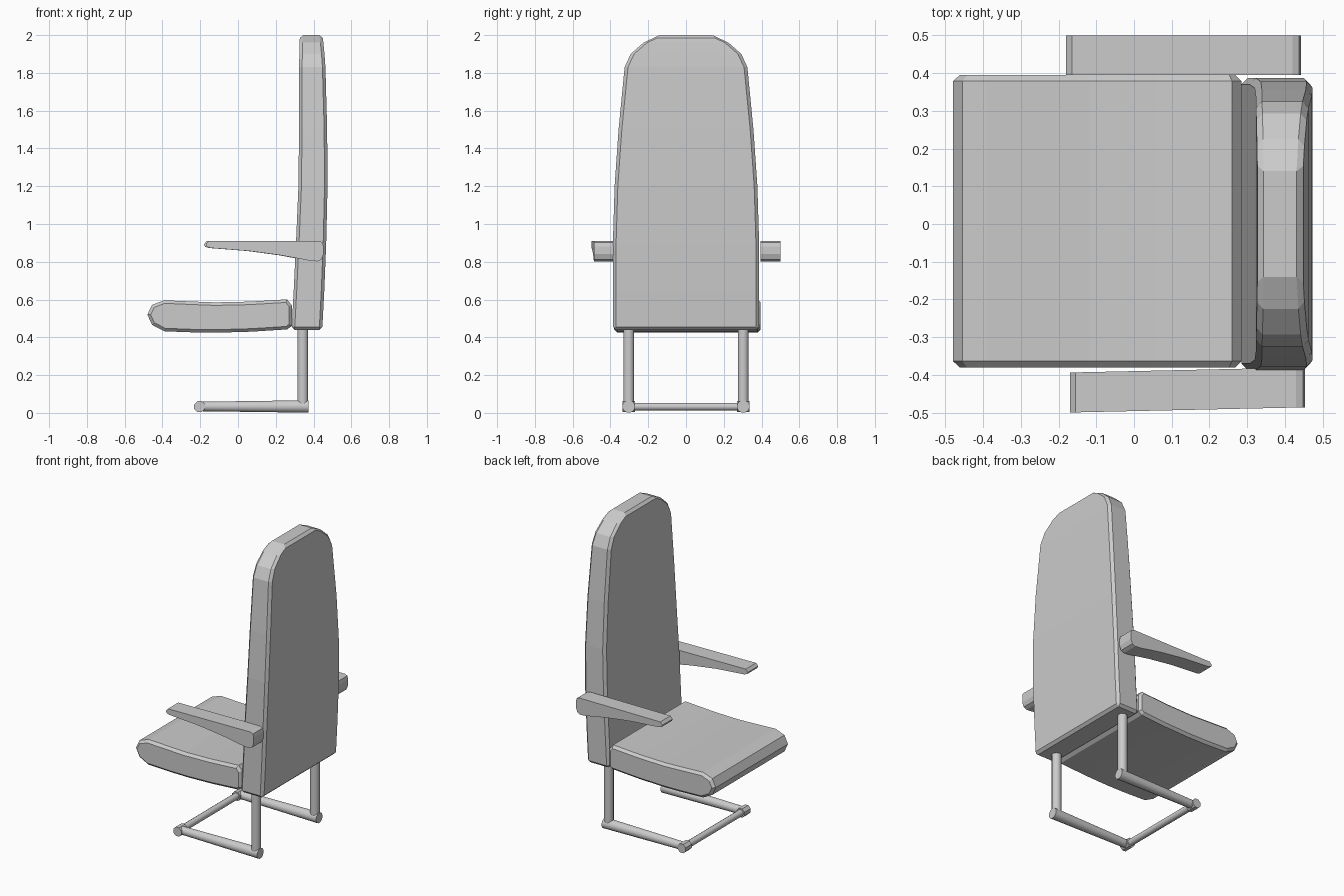
import bpy, bmesh, math
from mathutils import Vector

if "Cube" in bpy.data.objects:
    bpy.data.objects.remove(bpy.data.objects["Cube"])


def finish(name, bm, bevel=0.0):
    bmesh.ops.recalc_face_normals(bm, faces=bm.faces)
    me = bpy.data.meshes.new(name)
    bm.to_mesh(me)
    bm.free()
    ob = bpy.data.objects.new(name, me)
    bpy.context.collection.objects.link(ob)
    if bevel:
        mod = ob.modifiers.new("soft_edges", 'BEVEL')
        mod.width, mod.segments = bevel, 1
        mod.limit_method, mod.angle_limit = 'ANGLE', math.radians(65)
    return ob


def loft(name, rings, bevel=0.0):
    """Skin a list of equal-length closed rings and cap both ends."""
    bm = bmesh.new()
    vs = [[bm.verts.new(p) for p in r] for r in rings]
    n = len(vs[0])
    for a, b in zip(vs, vs[1:]):
        for i in range(n):
            j = (i + 1) % n
            bm.faces.new((a[i], a[j], b[j], b[i]))
    bm.faces.new(vs[0])
    bm.faces.new(vs[-1])
    return finish(name, bm, bevel)


def extrude_y(name, profile, y0, y1, bevel, skew=0.0, dx=0.0):
    """Side profile (x, z) extruded across y, optionally skewed along x."""
    return loft(name, [[(x + dx, y + skew * x, z) for x, z in profile] for y in (y0, y1)], bevel)


def tube(name, a, b, r0, r1=None, sides=12):
    a, b = Vector(a), Vector(b)
    rot = (b - a).to_track_quat('Z', 'Y')
    rings = []
    for c, r in ((a, r0), (b, r1 or r0)):
        rings.append([c + rot @ Vector((r * math.cos(t), r * math.sin(t), 0))
                      for t in (2 * math.pi * (i + 0.5) / sides for i in range(sides))])
    ob = loft(name, rings)
    bpy.ops.object.select_all(action='DESELECT')
    ob.select_set(True)
    bpy.context.view_layer.objects.active = ob
    bpy.ops.object.shade_smooth_by_angle(angle=math.radians(40))
    return ob


# Seat cushion
seat = [(-0.48, 0.52), (-0.455, 0.572), (-0.39, 0.596), (-0.25, 0.59), (-0.12, 0.585),
        (0.06, 0.589), (0.26, 0.601), (0.285, 0.57), (0.285, 0.46), (0.26, 0.442),
        (0.07, 0.43), (-0.1, 0.425), (-0.23, 0.426), (-0.39, 0.432), (-0.455, 0.466)]
extrude_y("seat", seat, -0.38, 0.395, 0.016)

# Backrest: (z, half width, front x, rear x)
sections = [(0.44, 0.387, 0.284, 0.446), (0.65, 0.387, 0.295, 0.457), (0.9, 0.387, 0.307, 0.467),
            (1.2, 0.378, 0.32, 0.474), (1.5, 0.357, 0.323, 0.472), (1.83, 0.325, 0.323, 0.463),
            (1.9, 0.293, 0.325, 0.458), (1.96, 0.225, 0.326, 0.452), (2.0, 0.14, 0.328, 0.447)]
loft("backrest", [[(f, -w, z), (r, -w, z), (r, w, z), (f, w, z)]
                  for z, w, f, r in sections], 0.016)

# Armrests, one slightly skewed
arm = [(-0.18, 0.893), (-0.165, 0.91), (0.42, 0.91), (0.438, 0.902), (0.443, 0.88), (0.443, 0.84),
       (0.432, 0.812), (0.41, 0.802), (0.37, 0.806), (0.22, 0.834), (0.05, 0.857),
       (-0.155, 0.873), (-0.175, 0.88)]
extrude_y("armrest_left", arm, 0.395, 0.5, 0)
extrude_y("armrest_right", arm, -0.496, -0.39, 0, skew=0.022, dx=0.01)

# Tubular base frame
for side, s in (("left", 1), ("right", -1)):
    y = 0.303 * s
    tube("upright_" + side, (0.343, y, 0.035), (0.343, y, 0.46), 0.029)
    tube("floor_rail_" + side, (0.373, y, 0.034), (-0.2, y, 0.034), 0.034, 0.026)
    tube("corner_joint_" + side, (-0.203, y - 0.032, 0.033), (-0.203, y + 0.032, 0.033), 0.031, sides=8)
tube("cross_bar", (-0.203, -0.3, 0.033), (-0.203, 0.3, 0.033), 0.021)
